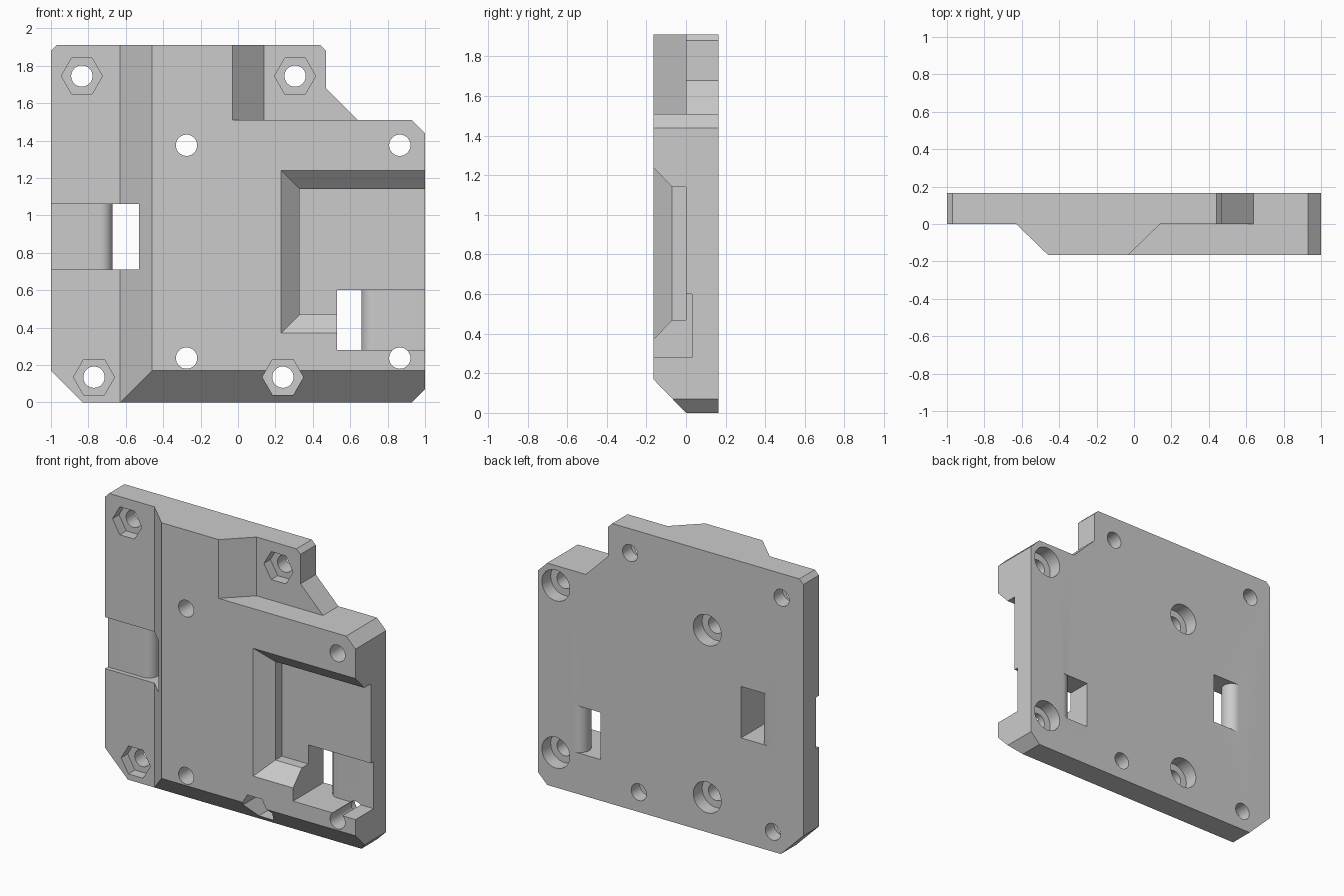
import bpy
import bmesh
import math

cube = bpy.data.objects.get("Cube")
if cube:
    bpy.data.objects.remove(cube, do_unlink=True)

HALF = 0.165   # half the plate thickness
OUT = 0.4      # distance that safely clears the plate


def loft(name, rings):
    """Closed solid through rings of matching points."""
    bm = bmesh.new()
    loops = [[bm.verts.new(p) for p in ring] for ring in rings]
    n = len(loops[0])
    for a, b in zip(loops, loops[1:]):
        for i in range(n):
            j = (i + 1) % n
            bm.faces.new((a[i], a[j], b[j], b[i]))
    bm.faces.new(loops[0][::-1])
    bm.faces.new(loops[-1])
    bmesh.ops.recalc_face_normals(bm, faces=bm.faces)
    mesh = bpy.data.meshes.new(name)
    bm.to_mesh(mesh)
    bm.free()
    obj = bpy.data.objects.new(name, mesh)
    bpy.context.scene.collection.objects.link(obj)
    return obj


def prism(name, axis, pts, lo, hi):
    """Extrude a 2D profile along x, y or z."""
    place = {"x": lambda p, d: (d, p[0], p[1]),
             "y": lambda p, d: (p[0], d, p[1]),
             "z": lambda p, d: (p[0], p[1], d)}[axis]
    return loft(name, [[place(p, d) for p in pts] for d in (lo, hi)])


def circle(x, z, r, n):
    return [(x + r * math.cos(math.tau * i / n), z + r * math.sin(math.tau * i / n))
            for i in range(n)]


def cut(target, cutter):
    cutter.hide_render = True
    mod = target.modifiers.new("cut", "BOOLEAN")
    mod.operation = "DIFFERENCE"
    mod.solver = "EXACT"
    mod.object = cutter
    bpy.context.view_layer.objects.active = target
    bpy.ops.object.modifier_apply(modifier=mod.name)
    bpy.data.objects.remove(cutter, do_unlink=True)


# Plate outline
outline = [(-0.83, 0), (0.93, 0), (1, 0.07), (1, 1.44), (0.93, 1.51), (0.64, 1.51),
           (0.47, 1.68), (0.47, 1.88), (0.44, 1.91), (-0.97, 1.91), (-1, 1.88), (-1, 0.17)]
plate = prism("mounting_plate", "y", outline, -HALF, HALF)

# Thin side flange, thin upper corner and bottom bevel
cut(plate, prism("flange_cutter", "z",
                 [(-1.2, 0), (-0.63, 0), (-0.46, -HALF), (-0.29, -2 * HALF), (-1.2, -2 * HALF)],
                 -OUT, 2.3))
cut(plate, prism("corner_cutter", "z",
                 [(1.2, 0), (0.14, 0), (-0.03, -HALF), (-0.2, -2 * HALF), (1.2, -2 * HALF)],
                 1.51, 2.3))
cut(plate, prism("bevel_cutter", "x",
                 [(0.1, -0.103), (-0.264, 0.272), (-OUT, 0.272), (-OUT, -0.103)], -1.3, 1.3))


# Recess with sloped rim, open on one side
def recess_ring(y, grow):
    return [(0.33 - grow, y, 0.47 - grow), (1.2, y, 0.47 - grow),
            (1.2, y, 1.14 + grow), (0.33 - grow, y, 1.14 + grow)]


cut(plate, loft("recess_cutter", [recess_ring(-0.26, 0.2), recess_ring(-0.07, 0),
                                  recess_ring(0, 0)]))


# Strap grooves: shallow channel, rounded web end and through slot
def strap_groove(side, web, lo, hi):
    floor = 0.03
    r = (HALF - floor) / 2
    arc = [(web + r - r * math.sin(math.pi * i / 16),
            floor + r - r * math.cos(math.pi * i / 16)) for i in range(17)]
    pts = [(1.2, -OUT), (1.2, floor)] + arc + [(web + r, OUT), (0.53, OUT), (0.53, -OUT)]
    cut(plate, prism("strap_cutter", "z", [(side * x, y) for x, y in pts], lo, hi))


strap_groove(1, 0.66, 0.28, 0.6)
strap_groove(-1, 0.67, 0.71, 1.06)

# Bolt holes with hexagonal nut pockets at the front
for x, z in [(-0.835, 1.745), (0.305, 1.745), (-0.77, 0.135), (0.24, 0.135)]:
    cut(plate, prism("nut_cutter", "y", circle(x, z, 0.11, 6), -OUT, 0.07))
    cut(plate, prism("bolt_cutter", "y", circle(x, z, 0.057, 32), -OUT, OUT))

# Screw holes with round counterbores at the back
for x in (-0.275, 0.865):
    for z in (0.237, 1.375):
        cut(plate, prism("head_cutter", "y", circle(x, z, 0.105, 32), 0.07, OUT))
        cut(plate, prism("screw_cutter", "y", circle(x, z, 0.057, 32), -OUT, OUT))

# Material and shading
grey = bpy.data.materials.new("light_grey_plastic")
grey.use_nodes = True
colour = (0.6, 0.6, 0.6, 1)
grey.diffuse_color = colour
grey.node_tree.nodes["Principled BSDF"].inputs["Base Color"].default_value = colour
plate.data.materials.clear()
plate.data.materials.append(grey)
bpy.ops.object.select_all(action="DESELECT")
plate.select_set(True)
bpy.context.view_layer.objects.active = plate
bpy.ops.object.shade_smooth_by_angle(angle=math.radians(30))
